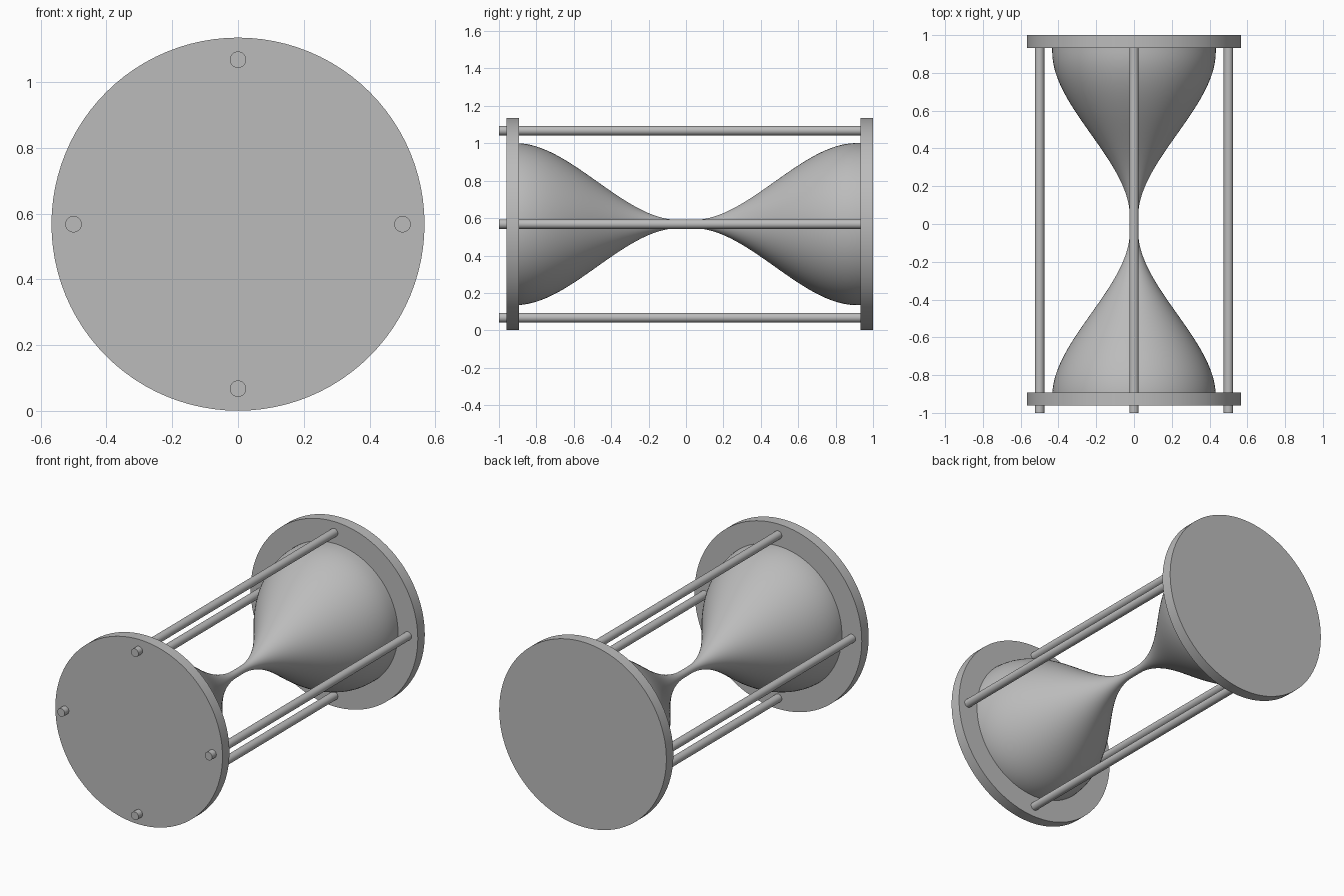
import bpy, math

if "Cube" in bpy.data.objects:
    bpy.data.objects.remove(bpy.data.objects["Cube"])

CZ = 0.568          # height of the long axis
R_PLATE, R_ROD, ROD_RING = 0.567, 0.025, 0.5

grey = bpy.data.materials.new("plain_grey")
grey.diffuse_color = (0.5, 0.5, 0.5, 1)
grey.use_nodes = True
grey.node_tree.nodes["Principled BSDF"].inputs["Base Color"].default_value = grey.diffuse_color


def lathe(name, profile, segments, x=0, z=CZ):
    """Spin (radius, y) points around an axis parallel to y, capping the ends."""
    verts, faces = [], []
    for r, y in profile:
        for i in range(segments):
            a = 2 * math.pi * i / segments
            verts.append((r * math.cos(a), y, r * math.sin(a)))
    for k in range(len(profile) - 1):
        for i in range(segments):
            j = (i + 1) % segments
            a, b = k * segments, (k + 1) * segments
            faces.append((a + i, b + i, b + j, a + j))
    faces.append(tuple(range(segments)))
    faces.append(tuple(reversed(range(len(verts) - segments, len(verts)))))
    mesh = bpy.data.meshes.new(name)
    mesh.from_pydata(verts, [], faces)
    mesh.materials.append(grey)
    ob = bpy.data.objects.new(name, mesh)
    ob.location = (x, 0, z)
    bpy.context.collection.objects.link(ob)
    bpy.ops.object.select_all(action='DESELECT')
    ob.select_set(True)
    bpy.context.view_layer.objects.active = ob
    bpy.ops.object.shade_smooth_by_angle(angle=math.radians(30))
    return ob


# End plates
for name, y0, y1 in (("front_plate", -0.96, -0.893), ("back_plate", 0.932, 1.0)):
    lathe(name, [(R_PLATE, y0), (R_PLATE, y1)], 96)

# Rods: poke through the front plate and stop inside the back plate
for i, side in enumerate(("right", "top", "left", "bottom")):
    a = i * math.pi / 2
    lathe(side + "_rod", [(R_ROD, -1.0), (R_ROD, 0.95)], 32,
          ROD_RING * math.cos(a), CZ + ROD_RING * math.sin(a))

# Glass: two bulbs easing into a narrow neck
NECK, BULB, Y_NECK, Y_BULB = 0.022, 0.433, 0.04, 0.91
half = []
for k in range(33):
    t = k / 32
    half.append((NECK + (BULB - NECK) * t * t * (3 - 2 * t),
                 Y_NECK + (Y_BULB - Y_NECK) * t))
half.append((BULB, 0.94))
lathe("glass_bulbs", [(r, -y) for r, y in reversed(half)] + half, 96)
